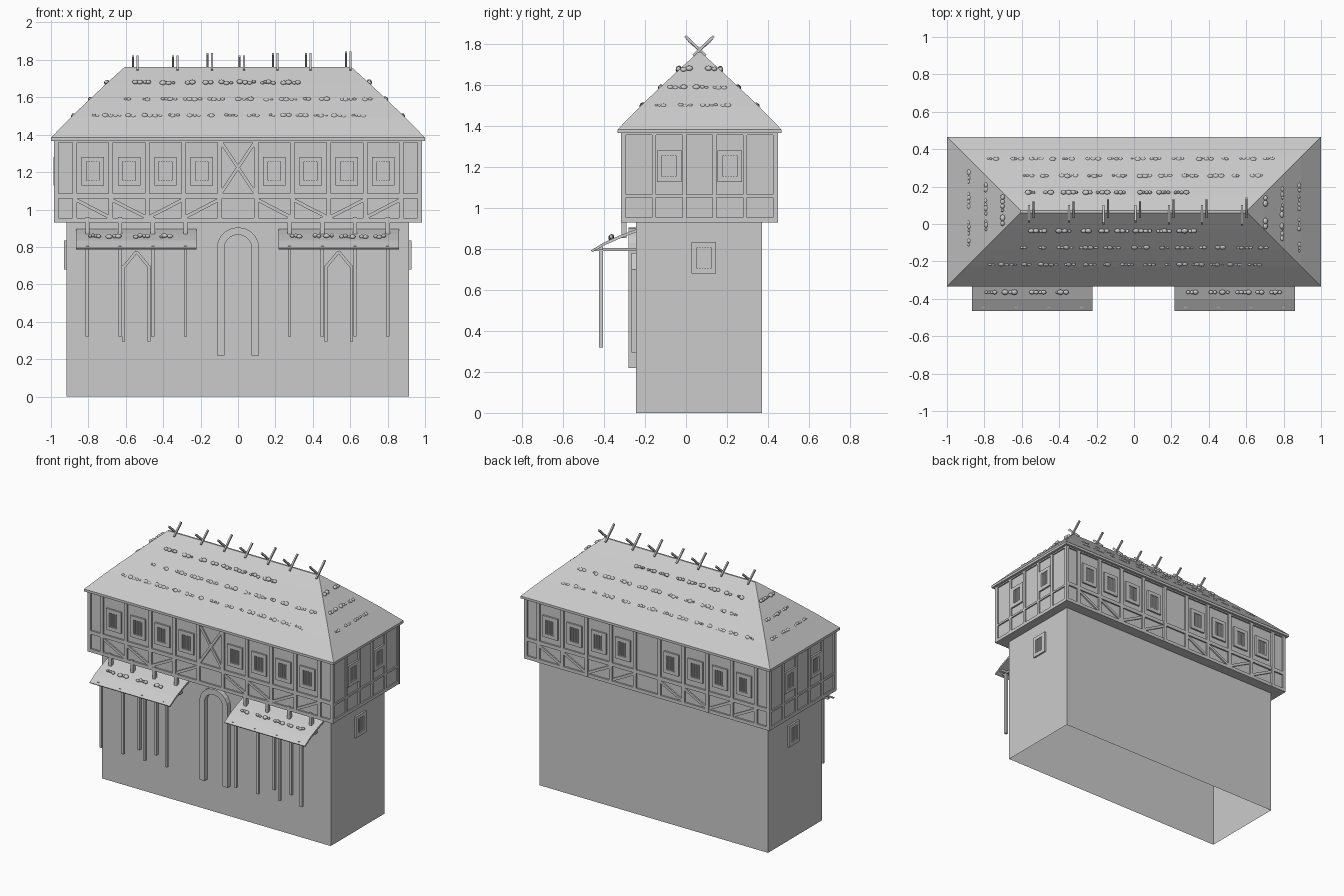
import bpy, bmesh, math, random
from mathutils import Matrix, Vector

if "Cube" in bpy.data.objects:
    bpy.data.objects.remove(bpy.data.objects["Cube"])

random.seed(4)
CY = 0.066  # depth centre of the house


def finish(name, bm, smooth=False):
    bmesh.ops.recalc_face_normals(bm, faces=bm.faces)
    me = bpy.data.meshes.new(name)
    bm.to_mesh(me)
    bm.free()
    ob = bpy.data.objects.new(name, me)
    bpy.context.collection.objects.link(ob)
    if smooth:
        for p in me.polygons:
            p.use_smooth = True
    return ob


def frame(angle, x, y):
    """Wall frame: local u to the right, local -y outward, z up."""
    return Matrix.Translation((x, y, 0)) @ Matrix.Rotation(math.radians(angle), 4, 'Z')


def beam(bm, M, u1, z1, u2, z2, w, d, out=0.0):
    """Rectangular bar in the plane of a wall, w wide, from depth out to out + d."""
    L, a = math.hypot(u2 - u1, z2 - z1), math.atan2(z2 - z1, u2 - u1)
    T = (M @ Matrix.Translation(((u1 + u2) / 2, -out - d / 2, (z1 + z2) / 2))
         @ Matrix.Rotation(-a, 4, 'Y') @ Matrix.Diagonal((L, d, w, 1)))
    bmesh.ops.create_cube(bm, size=1, matrix=T)


def box(bm, x0, x1, y0, y1, z0, z1):
    beam(bm, Matrix.Translation((0, y1, 0)), x0, (z0 + z1) / 2, x1, (z0 + z1) / 2, z1 - z0, y1 - y0)


def rect(bm, M, u, z, hw, hh, w, d):
    for s in (-1, 1):
        beam(bm, M, u + s * (hw - w / 2), z - hh, u + s * (hw - w / 2), z + hh, w, d)
        beam(bm, M, u - hw + w, z + s * (hh - w / 2), u + hw - w, z + s * (hh - w / 2), w, d)


def window(bm, M, u, z, hw=0.06, hh=0.077):
    rect(bm, M, u, z, hw, hh, 0.026, 0.012)
    for i in range(5):
        v = u + (i - 2) * 0.013
        beam(bm, M, v, z - hh + 0.026, v, z + hh - 0.026, 0.006, 0.007)


def strip(bm, pts, x0, x1):
    """Closed outline (y, z) extruded along x."""
    a = [bm.verts.new((x0, y, z)) for y, z in pts]
    b = [bm.verts.new((x1, y, z)) for y, z in pts]
    bm.faces.new(a)
    bm.faces.new(b)
    for i in range(len(pts)):
        j = (i + 1) % len(pts)
        bm.faces.new((a[i], a[j], b[j], b[i]))


# stone ground floor, open underneath
bm = bmesh.new()
box(bm, -0.918, 0.915, -0.245, 0.372, 0, 0.935)
bmesh.ops.delete(bm, geom=[f for f in bm.faces if f.calc_center_median().z < 0.01], context='FACES_ONLY')
finish("ground_floor_walls", bm)

# overhanging upper floor
bm = bmesh.new()
box(bm, -0.975, 0.972, -0.305, 0.438, 0.93, 1.38)
finish("upper_floor_walls", bm)

FRONT, BACK = frame(0, 0, -0.305), frame(180, 0, 0.438)
RIGHT, LEFT = frame(90, 0.972, CY), frame(-90, -0.975, CY)

# timber framing and windows of the long walls
timber, wins = bmesh.new(), bmesh.new()
posts = [0.098, 0.29, 0.485, 0.68, 0.872, 0.972]
for M in (FRONT, BACK):
    for z, w in ((0.942, 0.024), (1.073, 0.026), (1.368, 0.02)):
        beam(timber, M, -0.98, z, 0.98, z, w, 0.011)
    for s in (-1, 1):
        for p in posts:
            beam(timber, M, s * p, 0.93, s * p, 1.37, 0.024, 0.012)
        for i in range(4):
            a, b = posts[i], posts[i + 1]
            lo, hi = (0.955, 1.055) if i % 2 else (1.055, 0.955)
            if i in (0, 1):
                lo, hi = hi, lo
            if i in (0, 2):
                lo, hi = hi, lo
            beam(timber, M, s * a, lo, s * b, hi, 0.018, 0.009)
            window(wins, M, s * (a + b) / 2, 1.205)
# crossed brace over the door
for s in (-1, 1):
    beam(timber, FRONT, -0.09 * s, 1.09, 0.09 * s, 1.36, 0.018, 0.01 + 0.001 * s)

# timber framing and windows of the short walls
for M, s in ((RIGHT, 1), (LEFT, -1)):
    for z, w in ((0.942, 0.024), (1.06, 0.014), (1.368, 0.02)):
        beam(timber, M, -0.38, z, 0.38, z, w, 0.009)
    for p in (-0.368, -0.222, -0.074, 0.074, 0.222, 0.368):
        beam(timber, M, p, 0.93, p, 1.37, 0.02, 0.009)
    for p in (-0.148, 0.148):
        window(wins, M, p, 1.205)
window(wins, frame(90, 0.915, 0), 0.087, 0.757)
window(wins, frame(-90, -0.918, 0), -0.087, 0.757)
finish("timber_frame", timber)
finish("barred_windows", wins)

# hipped roof, slightly bulging, built from rings
bm = bmesh.new()
prev = first = None
for t, z in ((0, 1.367), (0, 1.384), (0.27, 1.495), (0.5, 1.583), (0.77, 1.684), (0.985, 1.762)):
    hx, hy = 1.0 - 0.4 * t, 0.4 * (1 - t)
    ring = [bm.verts.new((a * hx, CY + b * hy, z)) for a, b in ((-1, -1), (1, -1), (1, 1), (-1, 1))]
    if prev:
        for i in range(4):
            bm.faces.new((prev[i], prev[(i + 1) % 4], ring[(i + 1) % 4], ring[i]))
    first, prev = first or ring, ring
bm.faces.new(first)
bm.faces.new(prev)
finish("hipped_roof", bm)

# clumps of rounded pieces in rows over the roof slopes
bm = bmesh.new()


def clumps(M, u0, u1, y, z, tilt):
    u = u0
    while u < u1:
        for _ in range(random.randint(2, 4)):
            r = random.uniform(0.008, 0.019)
            T = (M @ Matrix.Translation((u, y, z + random.uniform(-.004, .004)))
                 @ Matrix.Rotation(tilt, 4, 'X') @ Matrix.Diagonal((r, 0.8 * r, 0.011, 1)))
            bmesh.ops.create_uvsphere(bm, u_segments=8, v_segments=6, radius=1, matrix=T)
            u += r * 1.6
        u += random.uniform(0.02, 0.065)


for d, z, e0, e1 in ((0.28, 1.5, -0.77, 0.74), (0.19, 1.588, -0.6, 0.68), (0.103, 1.68, -0.55, 0.28)):
    clumps(frame(0, 0, CY), e0, e1, -d, z, math.radians(43))
    clumps(frame(180, 0, CY), -e1, -e0, -d, z, math.radians(43))
    for a in (90, -90):
        clumps(frame(a, 0, CY), -0.75 * d, 0.65 * d, -0.6 - d, z, math.radians(43))
for s in (-1, 1):
    clumps(frame(0, s * 0.54, 0), -0.25, 0.24, -0.365, 0.858, math.radians(25))
finish("roof_clumps", bm, True)

# crossed poles along the ridge
bm = bmesh.new()
for x in (-0.55, -0.335, -0.15, 0.02, 0.2, 0.375, 0.59):
    top = random.choice((1.0, 0.75, 0.9))
    for s in (-1, 1):
        beam(bm, frame(90, x + s * 0.012, CY), -s * 0.03, 1.745,
             s * 0.07 * top, 1.755 + 0.085 * top, 0.013, 0.011, -0.0055)
finish("ridge_poles", bm)

# two lean-to canopies with posts, beams, hangers and door frames
roof, wood, doors = bmesh.new(), bmesh.new(), bmesh.new()
wall = frame(0, 0, -0.245)
for s, c in ((-1, -0.543), (1, 0.538)):
    strip(roof, [(-0.465, 0.793), (-0.40, 0.833), (-0.32, 0.868), (-0.242, 0.897),
                 (-0.242, 0.883), (-0.32, 0.853), (-0.40, 0.818), (-0.458, 0.785)], c - 0.322, c + 0.322)
    box(wood, c - 0.31, c + 0.31, -0.424, -0.406, 0.795, 0.812)
    for i in range(4):
        x = c + (i - 1.5) * 0.175
        box(wood, x - 0.009, x + 0.009, -0.424, -0.406, 0.32, 0.81)   # post
        box(wood, x - 0.008, x + 0.008, -0.45, -0.245, 0.79, 0.805)   # cross beam
        box(wood, x - 0.011, x + 0.011, -0.315, -0.29, 0.855, 0.96)   # hanger
    # pointed side door
    for e in (-1, 1):
        beam(doors, wall, c + e * 0.068, 0.295, c + e * 0.068, 0.7, 0.016, 0.022)
        beam(doors, wall, c + e * 0.07, 0.69, c, 0.775, 0.016, 0.022)
finish("canopy_roofs", roof)
finish("canopy_timbers", wood)
finish("side_door_frames", doors)

# arched main door surround
bm = bmesh.new()


def arch(r, h):
    pts = [(-r, 0.22)]
    pts += [(-r * math.cos(math.pi * i / 10), 0.795 + h * math.sin(math.pi * i / 10)) for i in range(11)]
    return pts + [(r, 0.22)]


outer, inner = arch(0.113, 0.11), arch(0.073, 0.07)
rows = [[bm.verts.new((x, y, z)) for x, z in pts]
        for pts, y in ((outer, -0.245), (outer, -0.28), (inner, -0.28), (inner, -0.245))]
for a, b in zip(rows, rows[1:] + rows[:1]):
    for i in range(len(a) - 1):
        bm.faces.new((a[i], a[i + 1], b[i + 1], b[i]))
for k in (0, -1):
    bm.faces.new([r[k] for r in rows])
finish("main_door_arch", bm)
